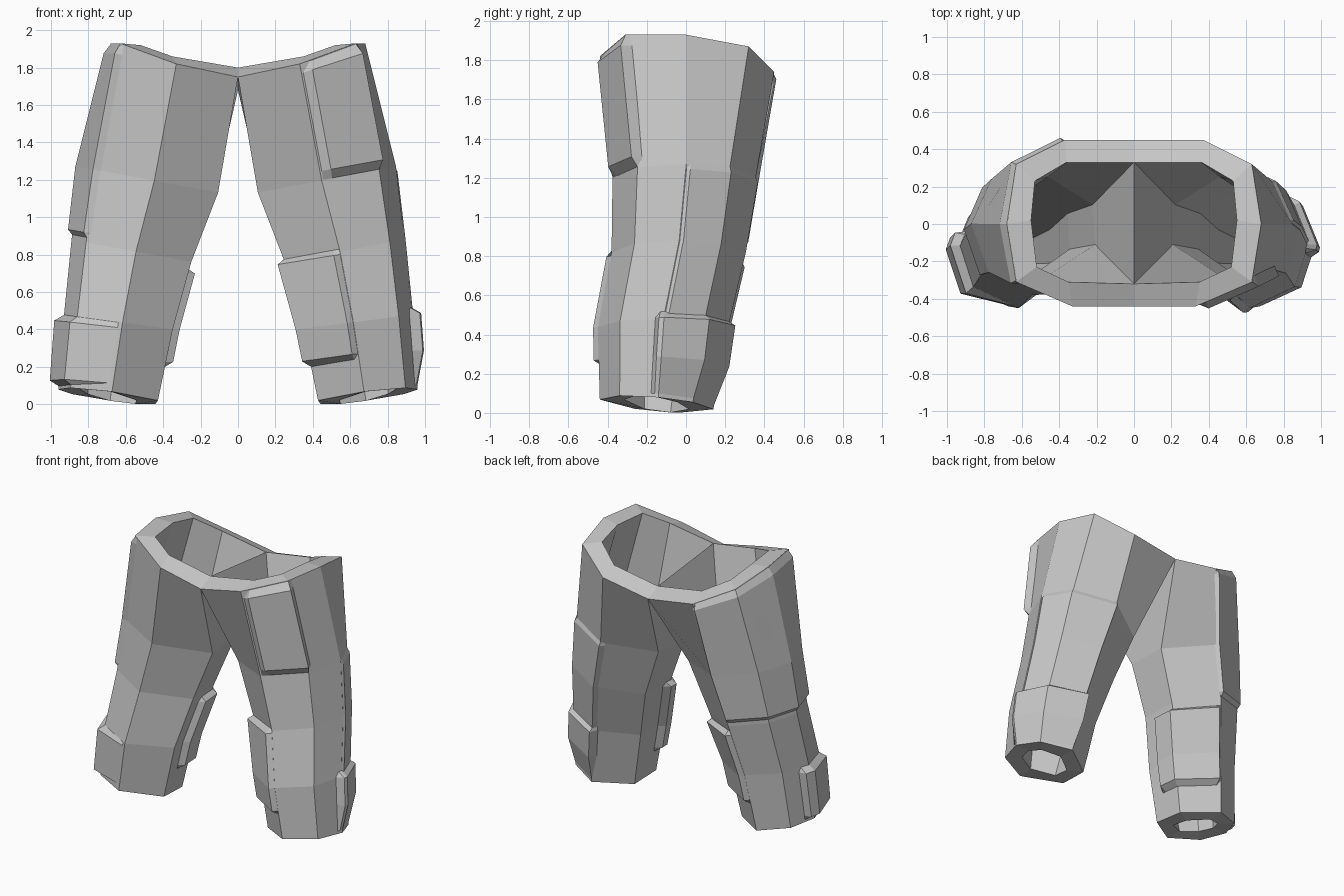
import bpy, bmesh, math
from mathutils import Vector

old = bpy.data.objects.get("Cube")
if old:
    bpy.data.objects.remove(old, do_unlink=True)

mat = bpy.data.materials.new("plain grey")
mat.use_nodes = True
GREY = (0.57, 0.57, 0.57, 1)
mat.diffuse_color = GREY
mat.node_tree.nodes["Principled BSDF"].inputs["Base Color"].default_value = GREY

# Seven-sided leg section: front, front-outer, outer, back-outer, back, inner pair
SECTION = [(-.06, -1), (.76, -.65), (1, .03), (.73, .64), (-.04, 1), (-.92, .43), (-.97, -.38)]
N = len(SECTION)
# Cross-sections: centre x, half width, centre y, half depth, height, tilt x, tilt y
LEVELS = [(.69, .27, -.15, .29, .045, .035, -.025),
          (.635, .295, -.125, .325, .44, .04, 0),
          (.565, .325, -.045, .335, .82, .06, 0),
          (.47, .375, -.01, .365, 1.2, .07, 0)]
WAIST_OUT = [(.33, -.44, 1.82), (.63, -.31, 1.93), (.68, 0, 1.93), (.63, .32, 1.87),
             (.37, .45, 1.74), (0, .45, 1.68), (0, -.44, 1.75)]
WAIST_IN = [(.35, -.31, 1.86), (.52, -.23, 1.92), (.55, .02, 1.92), (.53, .23, 1.88),
            (.36, .33, 1.79), (0, .33, 1.73), (0, -.32, 1.8)]


def ring(level, scale=1.0):
    cx, hx, cy, hy, z, tx, ty = level
    return [Vector((cx + px * hx * scale, cy + py * hy * scale, z + tx * px + ty * py))
            for px, py in SECTION]


OUTER = [ring(l) for l in LEVELS] + [[Vector(p) for p in WAIST_OUT]]
INNER = [ring(l, s) for l, s in zip(LEVELS, (.57, .68, .7, .72))] + [[Vector(p) for p in WAIST_IN]]
CENTRES = [Vector((l[0], l[2], 0)) for l in LEVELS] + [Vector((.33, 0, 0))]


def finish(bm, name):
    me = bpy.data.meshes.new(name)
    bm.to_mesh(me)
    bm.free()
    me.materials.append(mat)
    ob = bpy.data.objects.new(name, me)
    bpy.context.collection.objects.link(ob)


# Trouser shell: outer wall up, over the waist rim, inner wall down, hem closed
bm = bmesh.new()
for side in (1, -1):
    rows = [[bm.verts.new((p.x * side, p.y, p.z)) for p in r] for r in OUTER + INNER[::-1]]
    for i, a in enumerate(rows):
        b = rows[(i + 1) % len(rows)]
        for k in range(N):
            if i == len(OUTER) - 1 and k == N - 2:
                continue  # both legs join along the crotch
            m = (k + 1) % N
            bm.faces.new((a[k], a[m], b[m], b[k]))
bmesh.ops.remove_doubles(bm, verts=bm.verts, dist=.0005)
bmesh.ops.recalc_face_normals(bm, faces=bm.faces)
finish(bm, "trousers")


def surface(u, v, lift):
    """Point on the leg at section position u and level v, lifted off the surface."""
    i = min(int(v), len(OUTER) - 2)
    k, f = int(math.floor(u)), v - i
    rows = [r[k % N].lerp(r[(k + 1) % N], u - k) for r in OUTER[i:i + 2]]
    p = rows[0].lerp(rows[1], f)
    away = p - CENTRES[i].lerp(CENTRES[i + 1], f)
    away.z = 0
    return p + away.normalized() * lift


def stops(a, b, lead, tail):
    """Grid positions from a to b: bevel ends plus every leg edge between them."""
    inner = [t for t in range(math.ceil(a), math.floor(b) + 1) if a + lead + .02 < t < b - tail - .02]
    return [a, a + lead] + inner + [b - tail, b]


def panel(name, side, u0, u1, v0, v1, lift, lead=.1, foot=.08):
    """Raised patch with bevelled borders wrapped on one leg."""
    us, vs = stops(u0, u1, lead, .1), stops(v0, v1, foot, .08)
    bm = bmesh.new()
    grid = []
    for j, v in enumerate(vs):
        row = []
        for i, u in enumerate(us):
            border = i in (0, len(us) - 1) or j in (0, len(vs) - 1)
            p = surface(u, v, -.003 if border else lift)
            row.append(bm.verts.new((p.x * side, p.y, p.z)))
        grid.append(row)
    for a, b in zip(grid, grid[1:]):
        for k in range(len(us) - 1):
            quad = (a[k], a[k + 1], b[k + 1], b[k])
            bm.faces.new(quad[::side])
    finish(bm, name)


panel("left_thigh_front_panel", 1, .02, 1.1, 3.0, 4, .04, lead=.16)
panel("left_shin_inner_panel", 1, 5.7, 7.0, .47, 2.04, .045)
panel("left_calf_outer_panel", 1, 2.0, 4.1, .9, 3.02, .015)
panel("left_ankle_outer_panel", 1, 1.8, 4.1, .02, 1.1, .05, foot=.5)
panel("right_thigh_outer_panel", -1, .92, 4.05, 2.06, 4, .025)
panel("right_ankle_outer_panel", -1, .03, 2.4, .04, 1.0, .05, lead=.97)
panel("right_calf_back_panel", -1, 4.0, 5.6, .47, 1.9, .045)
